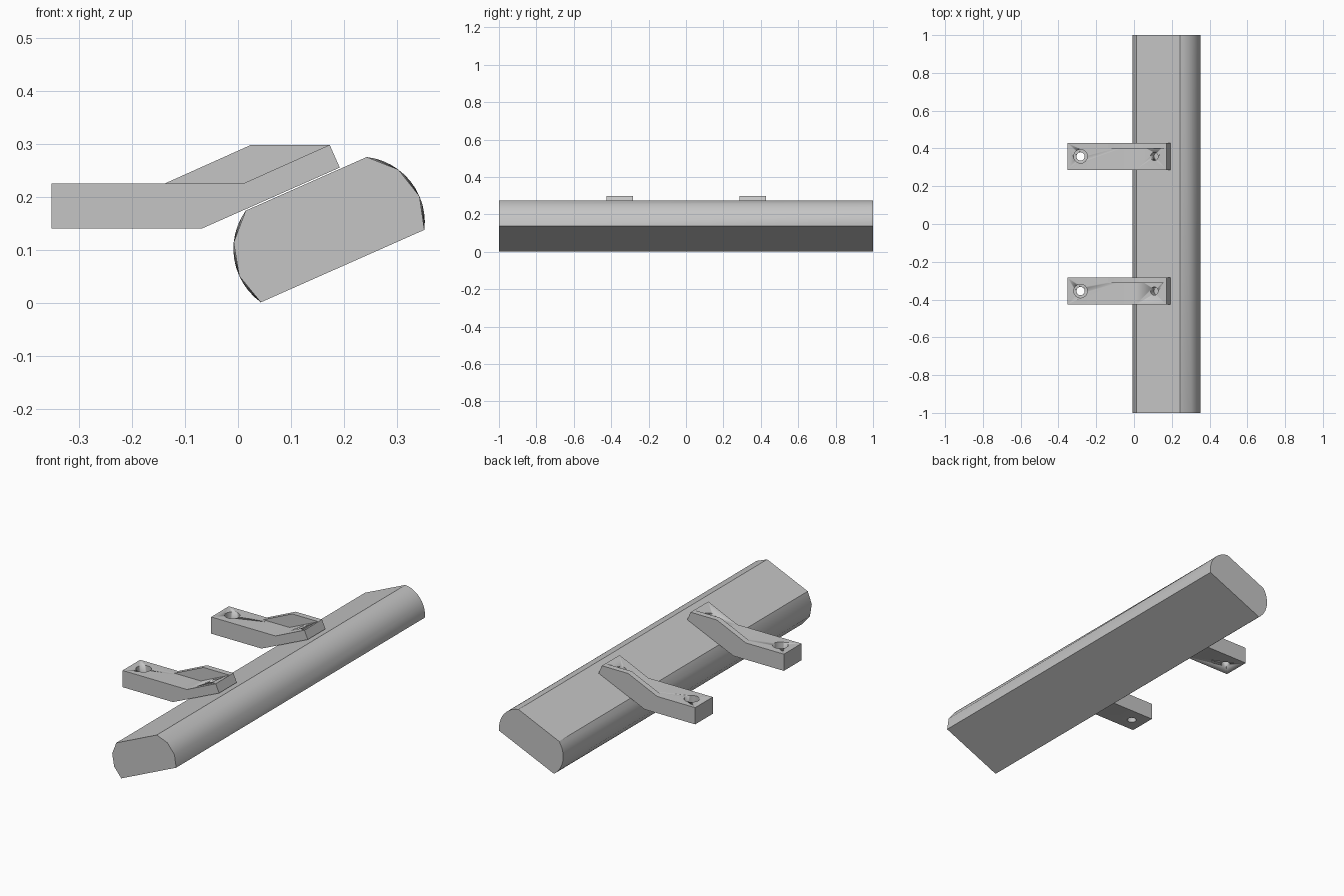
import bpy, bmesh, math
from mathutils import Vector, Matrix

cube = bpy.data.objects.get("Cube")
if cube:
    bpy.data.objects.remove(cube, do_unlink=True)

grey = bpy.data.materials.new("light_grey")
grey.use_nodes = True
grey.diffuse_color = (0.56, 0.56, 0.56, 1)
grey.node_tree.nodes["Principled BSDF"].inputs["Base Color"].default_value = grey.diffuse_color

TILT = math.radians(23.9)


def finish(name, bm, angle=35):
    bmesh.ops.recalc_face_normals(bm, faces=bm.faces)
    mesh = bpy.data.meshes.new(name)
    bm.to_mesh(mesh)
    bm.free()
    mesh.materials.append(grey)
    obj = bpy.data.objects.new(name, mesh)
    bpy.context.collection.objects.link(obj)
    select(obj)
    bpy.ops.object.shade_smooth_by_angle(angle=math.radians(angle))
    return obj


def select(obj):
    bpy.ops.object.select_all(action='DESELECT')
    obj.select_set(True)
    bpy.context.view_layer.objects.active = obj


def prism(name, profile, y0, y1):
    """Extrude an x-z profile along y."""
    bm = bmesh.new()
    face = bm.faces.new([bm.verts.new((x, y0, z)) for x, z in profile])
    ext = bmesh.ops.extrude_face_region(bm, geom=[face])
    moved = [v for v in ext["geom"] if isinstance(v, bmesh.types.BMVert)]
    bmesh.ops.translate(bm, verts=moved, vec=(0, y1 - y0, 0))
    return finish(name, bm)


def drill(target, centre, radius, depth, tilt=0.0):
    """Cut a round hole, then discard the cutter."""
    bm = bmesh.new()
    bmesh.ops.create_cone(bm, cap_ends=True, segments=24, radius1=radius, radius2=radius,
                          depth=depth,
                          matrix=Matrix.Translation(centre) @ Matrix.Rotation(-tilt, 4, 'Y'))
    cutter = finish("hole_cutter", bm)
    cutter.hide_render = True
    mod = target.modifiers.new("hole", 'BOOLEAN')
    mod.operation, mod.solver, mod.object = 'DIFFERENCE', 'EXACT', cutter
    select(target)
    bpy.ops.object.modifier_apply(modifier=mod.name)
    bpy.data.objects.remove(cutter, do_unlink=True)


# Long tilted bar: rounded sides, coarse at the front end and fine at the back end
def bar_side(bm, side, steps, y):
    radius, verts = 0.124, []
    for i in range(steps + 1):
        a = math.radians(-30.5 + 90 * i / steps)
        u, v = side * (0.062 + radius * math.cos(a)), 0.063 + radius * math.sin(a)
        verts.append(bm.verts.new((0.1975 + u * math.cos(TILT) - v * math.sin(TILT), y,
                                   0.069 + u * math.sin(TILT) + v * math.cos(TILT))))
    return verts


COARSE, RATIO = 3, 4
bm = bmesh.new()
ends = {}
for side in (1, -1):
    front = bar_side(bm, side, COARSE, -1)
    back = bar_side(bm, side, COARSE * RATIO, 1)
    ends[side] = (front, back)
    for i in range(COARSE):
        fan = back[i * RATIO:(i + 1) * RATIO + 1]
        for p, q in zip(fan, fan[1:]):
            bm.faces.new((front[i], p, q))
        bm.faces.new((front[i], fan[-1], front[i + 1]))
(fr, br), (fl, bl) = ends[1], ends[-1]
for k in (0, -1):
    bm.faces.new((fr[k], br[k], bl[k], fl[k]))
bm.faces.new(fr + fl[::-1])
bm.faces.new(br + bl[::-1])
finish("bar", bm)

# Two mounting brackets, each a bent arm with a rib along its rear edge
arm_profile = [(-0.352, 0.14), (-0.068, 0.14), (0.192, 0.255),
               (0.173, 0.298), (0.01, 0.225), (-0.352, 0.225)]
rib_profile = [(-0.138, 0.225), (0.01, 0.225), (0.173, 0.298), (0.025, 0.298)]
HALF = 0.071
for label, y in (("front", -0.355), ("rear", 0.358)):
    arm = prism(label + "_bracket_arm", arm_profile, y - HALF, y + HALF)
    drill(arm, (-0.283, y, 0.18), 0.022, 0.3)
    drill(arm, (-0.283, y, 0.225), 0.036, 0.1)
    drill(arm, (0.109, y, 0.265), 0.022, 0.2, TILT)
    prism(label + "_bracket_rib", rib_profile, y + HALF - 0.029, y + HALF)
